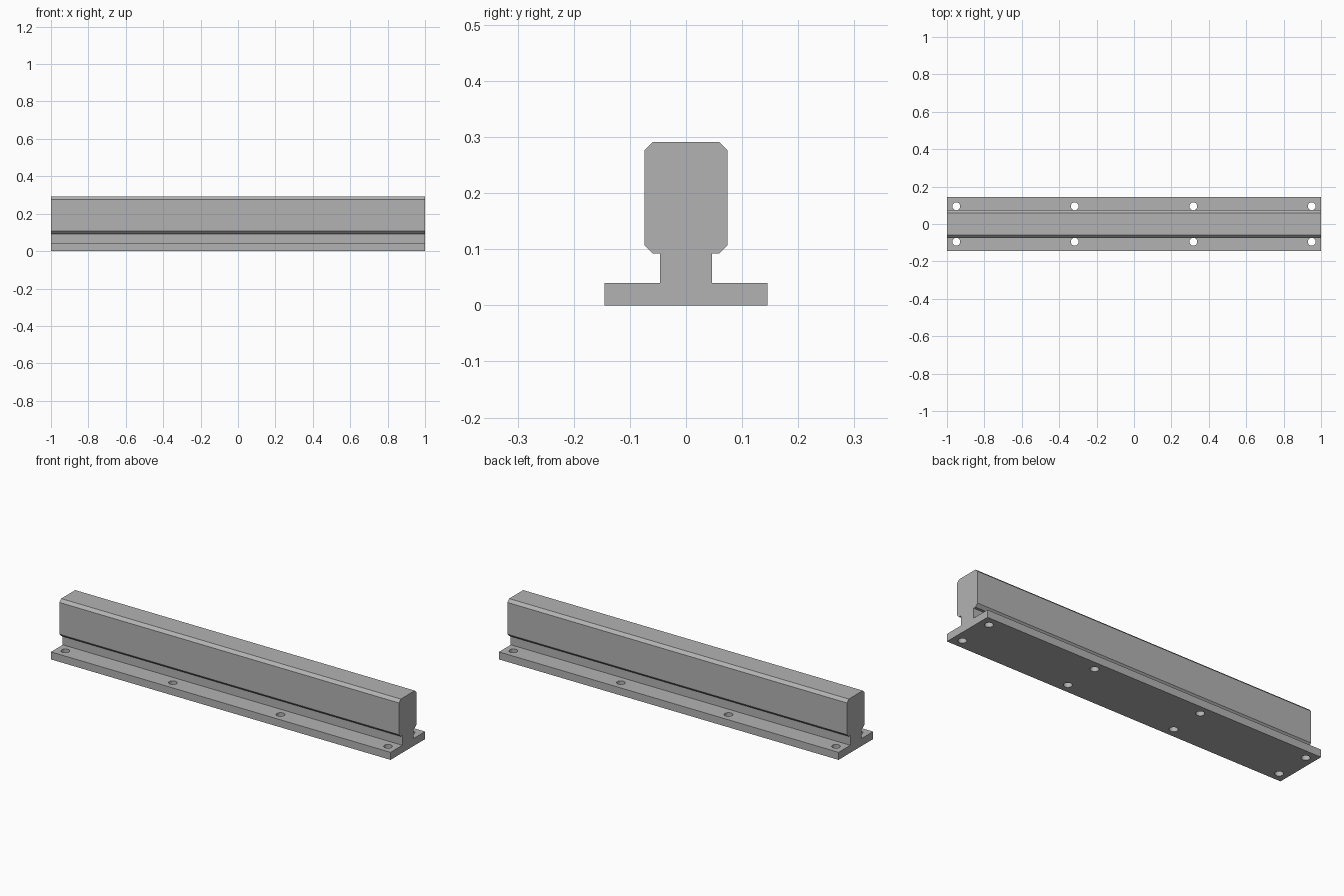
import bpy
import bmesh
from mathutils import Matrix, Vector

default = bpy.data.objects.get("Cube")
if default:
    bpy.data.objects.remove(default, do_unlink=True)

LENGTH = 2.0
BASE_TOP = 0.04
HOLE_RADIUS = 0.021

steel = bpy.data.materials.new("grey steel")
steel.use_nodes = True
grey = (0.45, 0.45, 0.45, 1)
steel.diffuse_color = grey
steel.node_tree.nodes["Principled BSDF"].inputs["Base Color"].default_value = grey


def add_object(name, bm):
    bmesh.ops.recalc_face_normals(bm, faces=bm.faces)
    mesh = bpy.data.meshes.new(name)
    bm.to_mesh(mesh)
    bm.free()
    mesh.materials.append(steel)
    obj = bpy.data.objects.new(name, mesh)
    bpy.context.collection.objects.link(obj)
    return obj


# Rail: half cross-section (y, z), mirrored and extruded along x
half = [(0.145, 0), (0.145, BASE_TOP), (0.046, BASE_TOP), (0.046, 0.092),
        (0.059, 0.092), (0.074, 0.107), (0.074, 0.276), (0.059, 0.291)]
profile = half + [(-y, z) for y, z in reversed(half)]
bm = bmesh.new()
section = bm.faces.new([bm.verts.new((-LENGTH / 2, y, z)) for y, z in profile])
extruded = bmesh.ops.extrude_face_region(bm, geom=[section], use_keep_orig=True)
new_verts = [g for g in extruded["geom"] if isinstance(g, bmesh.types.BMVert)]
bmesh.ops.translate(bm, verts=new_verts, vec=Vector((LENGTH, 0, 0)))
rail = add_object("flanged_rail", bm)

# Bolt holes: four along each flange
bm = bmesh.new()
for x in (-0.95, -0.317, 0.317, 0.95):
    for y in (-0.095, 0.095):
        bmesh.ops.create_cone(bm, cap_ends=True, segments=24, depth=BASE_TOP * 2,
                              radius1=HOLE_RADIUS, radius2=HOLE_RADIUS,
                              matrix=Matrix.Translation((x, y, BASE_TOP / 2)))
cutter = add_object("bolt_hole_cutter", bm)
cutter.hide_render = True

# Cut the holes, then discard the cutter
cut = rail.modifiers.new("bolt_holes", "BOOLEAN")
cut.operation = "DIFFERENCE"
cut.solver = "EXACT"
cut.object = cutter
bpy.context.view_layer.objects.active = rail
rail.select_set(True)
bpy.ops.object.modifier_apply(modifier=cut.name)
bpy.data.objects.remove(cutter, do_unlink=True)

# Round the hole walls while keeping the rail edges crisp
bpy.ops.object.select_all(action="DESELECT")
rail.select_set(True)
bpy.ops.object.shade_smooth_by_angle(angle=0.5)
